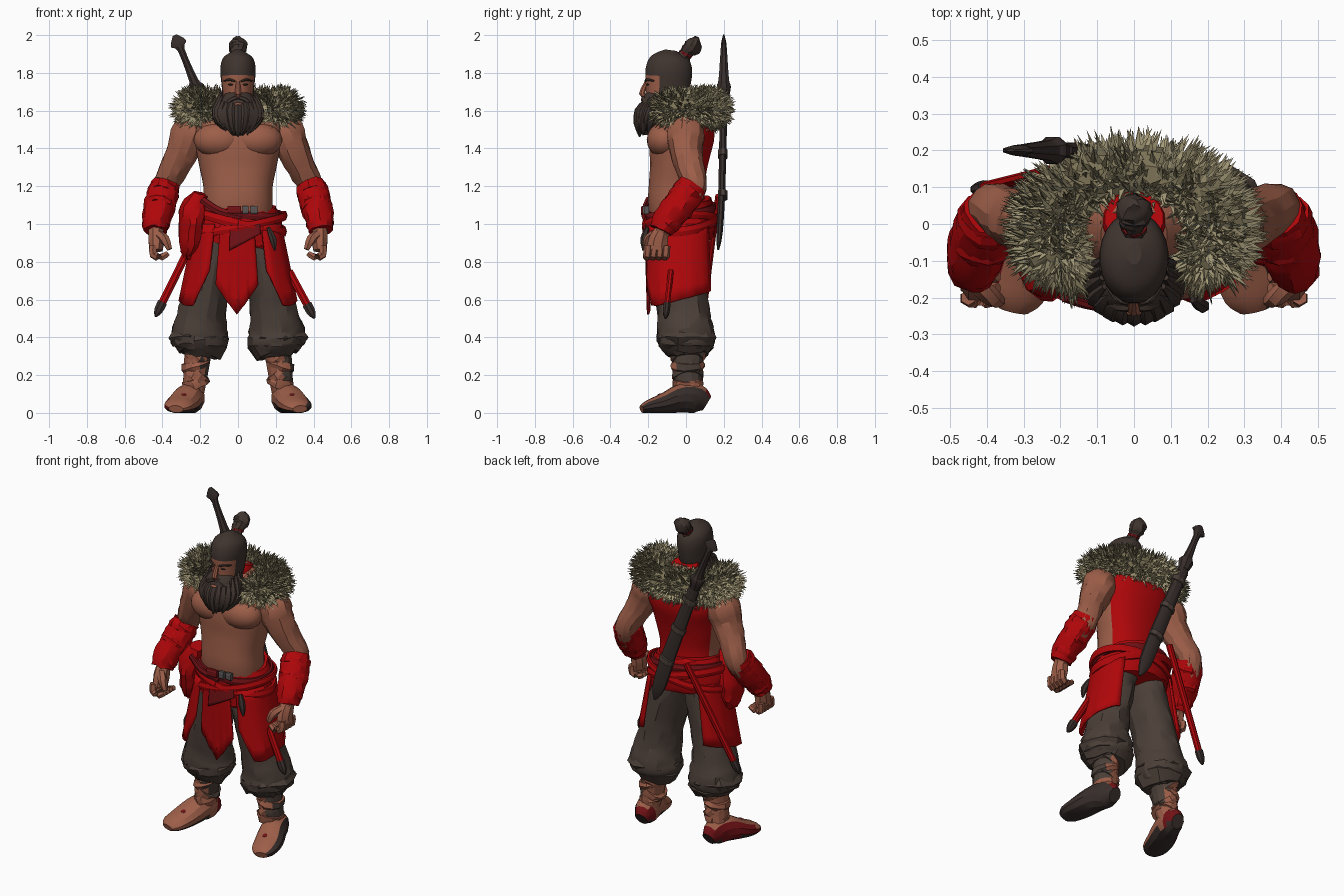
import bpy, bmesh, math, random
from mathutils import Vector

random.seed(4)
if "Cube" in bpy.data.objects:
    bpy.data.objects.remove(bpy.data.objects["Cube"])
built = []


def material(name, *rgb):
    m = bpy.data.materials.new(name)
    m.use_nodes = True
    m.diffuse_color = (*rgb, 1)
    m.node_tree.nodes["Principled BSDF"].inputs["Base Color"].default_value = (*rgb, 1)
    return m


skin = material("skin", .335, .112, .066)
red = material("red_cloth", .43, .002, .003)
dark_red = material("dark_red_leather", .17, .006, .008)
hair = material("dark_hair", .05, .034, .028)
cloth = material("brown_cloth", .07, .049, .039)
dark = material("dark_wood", .039, .027, .024)
fur_light = material("light_fur", .37, .32, .185)
fur_dark = material("dark_fur", .2, .17, .093)
metal = material("grey_metal", .1, .09, .09)


def finish(name, bm, mats, rule=None, fix=True):
    if fix:
        bmesh.ops.recalc_face_normals(bm, faces=bm.faces)
    if rule:
        bm.normal_update()
        for f in bm.faces:
            f.material_index = int(rule(f.calc_center_median(), f.normal))
    mesh = bpy.data.meshes.new(name)
    bm.to_mesh(mesh)
    bm.free()
    for m in mats:
        mesh.materials.append(m)
    obj = bpy.data.objects.new(name, mesh)
    bpy.context.collection.objects.link(obj)
    built.append(obj)
    return obj


def spline(a, b, c, d, t):
    return .5 * (2 * b + (c - a) * t + (2 * a - 5 * b + 4 * c - d) * t * t + (3 * b - a - 3 * c + d) * t ** 3)


def tube(name, pts, *mats, n=12, steps=3, ref=(1, 0, 0), power=2, jitter=0, rule=None, s=1):
    """Skin a path of (x, y, z, radius, second radius) with smooth rings."""
    pts = [Vector(tuple(p) if len(p) == 5 else (*p, p[3])) for p in pts]
    ext = [pts[0]] + pts + [pts[-1]]
    path = [Vector([spline(*q, k / steps) for q in zip(*ext[i:i + 4])])
            for i in range(len(pts) - 1) for k in range(steps)] + [pts[-1]]
    bm, rings = bmesh.new(), []
    for i, p in enumerate(path):
        c = Vector(p[:3])
        t = (Vector(path[min(i + 1, len(path) - 1)][:3]) - Vector(path[max(i - 1, 0)][:3])).normalized()
        u = Vector(ref)
        u = (u - t * u.dot(t)).normalized()
        v = t.cross(u)
        ring = []
        for k in range(n):
            a = math.tau * (k + .5) / n
            ca, sa = (math.copysign(abs(w) ** (2 / power), w) for w in (math.cos(a), math.sin(a)))
            q = c + u * max(p[3], .002) * ca + v * max(p[4], .002) * sa
            q += Vector([random.uniform(-jitter, jitter) for _ in range(3)])
            ring.append(bm.verts.new((q.x * s, q.y, max(q.z, 0))))
        rings.append(ring)
    for r0, r1 in zip(rings, rings[1:]):
        for k in range(n):
            bm.faces.new((r0[k - 1], r0[k], r1[k], r1[k - 1]))
    bm.faces.new(rings[0])
    bm.faces.new(rings[-1])
    return finish(name, bm, mats, rule)


def blob(name, at, size, mat, s=1):
    bm = bmesh.new()
    bmesh.ops.create_icosphere(bm, subdivisions=3, radius=1)
    for v in bm.verts:
        v.co = Vector([(v.co[i] * size[i] + at[i]) * (s if i == 0 else 1) for i in range(3)])
    return finish(name, bm, [mat])


def panel(name, a0, a1, bottom, mat, s=1, out=0, flare=.02, top=1.0):
    """Hanging cloth wrapped round the hips between two angles from the front."""
    bm, na, nz = bmesh.new(), 14, 6
    grid = []
    for i in range(na + 1):
        t = i / na
        a = math.radians(a0 + (a1 - a0) * t)
        square = 1 + .07 * math.sin(2 * a) ** 2
        col = []
        for j in range(nz + 1):
            z = top + (bottom(t) - top) * j / nz
            k = (top - z) / .4
            w = out + .004 * math.sin(i * 2.1) * k
            col.append(bm.verts.new((s * math.sin(a) * (.225 + .08 * k + w) * square,
                                     -.03 - math.cos(a) * (.185 + flare * k + w) * square, z)))
        grid.append(col)
    for c0, c1 in zip(grid, grid[1:]):
        for j in range(nz):
            bm.faces.new((c0[j], c0[j + 1], c1[j + 1], c1[j]))
    obj = finish(name, bm, [mat])
    obj.modifiers.new("thickness", "SOLIDIFY").thickness = .012


def belt(name, z, tilt, rx, ry, r, mat):
    loop = [math.tau * i / 20 for i in range(21)]
    tube(name, [(rx * math.sin(a), -.03 - ry * math.cos(a), z + tilt * math.sin(a) - .02 * math.cos(a), r, r * .5)
                for a in loop], mat, n=6, steps=2, ref=(0, 0, 1))


# Torso with the open vest covering its back
tube("torso", [(0, -.03, .93, .18, .13), (0, -.05, 1.1, .185, .15), (0, -.05, 1.2, .185, .148),
               (0, -.04, 1.3, .205, .152), (0, -.03, 1.4, .225, .165), (0, -.01, 1.5, .245, .165),
               (0, 0, 1.58, .2, .13), (0, -.03, 1.66, .09, .08)], skin, red, n=24, power=2.3,
     rule=lambda c, n: c.y > .015 + .133 * (c.z - 1.2) and c.z > 1)
tube("vest_collar", [(0, .01, 1.58, .09, .085), (0, .01, 1.66, .088, .085), (0, .015, 1.69, .08, .075)], red, n=16)

# Head: hair and face share one surface
tube("head", [(0, -.06, 1.5, .075, .08), (0, -.08, 1.6, .072, .09), (0, -.1, 1.66, .08, .106),
              (0, -.095, 1.74, .088, .12), (0, -.09, 1.82, .094, .124), (0, -.085, 1.88, .078, .1),
              (0, -.08, 1.92, .02, .03)], skin, hair, n=24, steps=4,
     rule=lambda c, n: c.z > 1.787 or (c.y > -.135 and c.z > 1.63))
tube("nose", [(0, -.205, 1.76, .01), (0, -.232, 1.69, .018), (0, -.2, 1.675, .012)], skin, n=8)
blob("lower_lip", (0, -.238, 1.634), (.022, .012, .008), skin)
tube("top_knot", [(0, -.02, 1.87, .035), (0, .0, 1.905, .034), (0, .03, 1.935, .05, .046),
                  (0, .05, 1.965, .044, .036), (0, .06, 1.987, .012)], hair, n=10, jitter=.005)
tube("knot_tie", [(0, -.006, 1.893, .037), (0, .0, 1.905, .037)], dark_red, n=10, steps=1)

# Beard: a core with hanging locks
tube("beard_core", [(0, -.2, 1.47, .03), (0, -.195, 1.53, .085, .06), (0, -.165, 1.6, .112, .085),
                    (0, -.14, 1.65, .09, .085), (0, -.12, 1.67, .07, .06)], hair, n=16)
for i in range(15):
    a = math.radians(-112 + 16 * i)
    x, y = math.sin(a), math.cos(a)
    drop = .03 * abs(x) + random.uniform(0, .025)
    tube("beard_lock", [(.088 * x, -.13 - .09 * y, 1.7 - .05 * y * (y > 0), .008), (.115 * x, -.155 - .09 * y, 1.6, .027),
                        (.1 * x, -.175 - .075 * y, 1.525 + drop / 2, .027), (.065 * x, -.19 - .055 * y, 1.448 + drop, .004)],
         hair, n=6, steps=2)


# Fur collar: a horseshoe roll bristling with blades
def collar(a):
    return Vector((.235 * math.sin(a), -.02 + .155 * math.cos(a), 1.61))


arc = [math.radians(-128 + 16 * i) for i in range(17)]
tube("fur_roll", [(*collar(a), .08 if abs(a) < 2 else .05) for a in arc], fur_dark, n=10, steps=2, ref=(0, 0, 1))
bm = bmesh.new()
for i in range(3000):
    a, phi = math.radians(random.uniform(-142, 142)), random.uniform(0, math.tau)
    radial = Vector((math.sin(a), math.cos(a), 0))
    normal = radial * math.cos(phi) + Vector((0, 0, math.sin(phi)))
    ending = max(0, abs(a) - 1.95)
    along = Vector((math.cos(a), -math.sin(a), 0)) * math.copysign(ending * 2.5, a)
    d = normal * .8 + radial * .35 + along + Vector([random.uniform(-.45, .45) for _ in range(3)])
    d.normalize()
    base = collar(a) + normal * (.075 - .05 * ending) * (random.random() ** .5 if ending > .2 else 1)
    u = d.orthogonal().normalized()
    v = d.cross(u)
    tip = bm.verts.new(base + d * random.uniform(.035, .07))
    foot = [bm.verts.new(base + (u * math.cos(w) + v * math.sin(w)) * .01) for w in (0, 2.1, 4.2)]
    shade = random.random() < .35
    for k in range(3):
        bm.faces.new((foot[k - 1], foot[k], tip)).material_index = shade
finish("fur_blades", bm, [fur_light, fur_dark], fix=False)

for s, side in ((1, "left"), (-1, "right")):
    # Face details and chest muscles
    tube(side + "_brow", [(.016, -.215, 1.755, .005), (.045, -.206, 1.764, .007), (.074, -.17, 1.758, .004)], hair, n=6, s=s)
    blob(side + "_eye", (.038, -.203, 1.738), (.015, .007, .005), dark, s)
    tube(side + "_moustache", [(0, -.226, 1.668, .01), (.04, -.222, 1.655, .016), (.075, -.2, 1.61, .012),
                               (.09, -.19, 1.57, .003)], hair, n=6, s=s)
    blob(side + "_pectoral", (.1, -.112, 1.445), (.135, .096, .095), skin, s)

    # Arm, wrapped bracer and curled hand
    tube(side + "_arm", [(.2, .01, 1.57, .05), (.25, 0, 1.49, .1), (.287, 0, 1.4, .09), (.335, .02, 1.3, .077),
                         (.385, .045, 1.2, .068), (.405, -.01, 1.1, .062), (.43, -.1, 1, .05), (.435, -.13, .95, .04)],
         skin, s=s, jitter=.003)
    tube(side + "_bracer", [(.385, .035, 1.205, .076), (.4, 0, 1.15, .085), (.417, -.045, 1.085, .084),
                            (.433, -.1, 1.02, .075), (.44, -.13, .965, .063)], red, n=14, s=s, jitter=.005)
    for x, y, z, r in ((.397, .008, 1.165, .082), (.415, -.042, 1.09, .082), (.434, -.1, 1.01, .07)):
        tube(side + "_bracer_fold", [(x - .004, y + .017, z + .02, r), (x, y, z, r + .006),
                                     (x + .004, y - .014, z - .016, r)], red, n=12, steps=1, s=s, jitter=.004)
    tube(side + "_palm", [(.435, -.125, .97, .04), (.432, -.145, .92, .045, .055), (.435, -.155, .86, .038, .06)],
         skin, n=8, s=s)
    for y in (-.2, -.168, -.136, -.104):
        tube(side + "_finger", [(.45, y, .885, .021), (.448, y - .004, .837, .023), (.405, y - .008, .825, .021),
                                (.37, y - .006, .845, .015)], skin, n=6, steps=2, s=s)
    tube(side + "_thumb", [(.425, -.165, .945, .026), (.385, -.2, .915, .026), (.362, -.21, .865, .015)], skin, n=6, s=s)

    # Baggy trouser leg, wrapped shin and shoe
    tube(side + "_trouser", [(.1, -.035, .99, .11, .13), (.12, -.035, .86, .11, .14), (.17, -.025, .65, .115, .14),
                             (.195, -.01, .5, .133, .14), (.205, 0, .41, .152, .155), (.2, 0, .355, .145, .145),
                             (.205, .0, .3, .085, .095)], cloth, n=16, s=s, jitter=.007)
    for z, r, lean in ((.4, .152, .015), (.352, .14, -.012)):
        tube(side + "_trouser_fold", [(.203, 0, z + .03, r - .02), (.203 + lean, .004, z, r + .004),
                                      (.203, 0, z - .03, r - .025)], cloth, n=12, steps=1, s=s, jitter=.008)

    def wrap(c, n):
        return n.x > .55 and c.z > .17

    tube(side + "_shin", [(.21, .01, .34, .075, .09), (.225, .01, .2, .066, .076), (.24, .03, .09, .058, .066)],
         skin, cloth, s=s, rule=wrap)
    for i, z in enumerate((.3, .25, .2, .155)):
        tilt = .012 * (-1) ** i
        tube(side + "_shin_wrap", [(.215 - tilt, .01, z + .022, .072, .08), (.222, .01, z, .086 - i * .004, .097 - i * .005),
                                   (.225 + tilt, .012, z - .02, .07, .08)], skin, cloth, s=s, steps=1, jitter=.004, rule=wrap)

    def leather(c, n):
        return 2 if n.z < -.5 or n.x > .6 and s > 0 else c.y > .05 and c.z < .12 or n.x < -.7 and s < 0

    tube(side + "_shoe", [(.235, .11, .05, .04, .045), (.24, .06, .075, .066, .08), (.262, -.02, .078, .078, .078),
                          (.295, -.11, .05, .085, .058), (.318, -.195, .032, .075, .038), (.328, -.235, .02, .04, .02)],
         skin, dark_red, dark, s=s, rule=leather)
    blob(side + "_shoe_patch", (.285, -.13, .09), (.018, .022, .014), dark_red, s)

    # Side skirt panels
    panel(side + "_skirt_panel", 31, 138, lambda t: .56 + (1.3 * (.15 - t) if t < .15 else .1 * (t - .15)), red, s, .006)

    # Hip scabbards with dark tips
    a, b = (Vector(p) for p in (((.27, -.08, .75), (.365, -.1, .575)) if s > 0 else ((-.12, .17, 1.15), (-.4, .1, .585))))
    end = b + (b - a).normalized() * .085
    tube(side + "_scabbard", [(*a, .022, .016), (*b, .022, .016)], red, n=8)
    tube(side + "_scabbard_tip", [(*b, .027, .02), (*b.lerp(end, .6), .024, .018), (*end, .006)], dark, n=8)

# Front cloth, sash and belts
panel("front_panel", -23, 21, lambda t: .68 - .16 * (1 - abs(2 * t - 1)), red, out=.006, flare=-.015)
panel("front_lining", -10, 28, lambda t: .95 - .09 * (1 - t), dark_red, out=.012)
sash = tube("sash", [(0, -.03, .91, .235, .175), (0, -.03, .98, .243, .185), (0, -.03, 1.06, .225, .178),
                     (0, -.03, 1.12, .2, .165)], red, n=24, jitter=.006)
for v in sash.data.vertices:
    v.co.z += .14 * v.co.y - .12 * v.co.x
tube("sash_fold", [(-.2, -.12, 1.16, .04, .05), (-.23, -.11, 1.08, .075, .095), (-.245, -.1, .97, .068, .105),
                   (-.255, -.09, .87, .055, .085), (-.265, -.09, .815, .02, .04)], red, jitter=.007)
belt("upper_belt", 1.07, -.025, .225, .178, .024, dark_red)
belt("lower_belt", 1.0, .045, .25, .192, .024, red)
belt("crossed_sash", 1.02, -.06, .245, .19, .028, red)
tube("belt_strap", [(-.19, -.2, 1.13, .02, .012), (-.1, -.225, 1.07, .022, .012), (.02, -.225, 1.04, .018, .01)],
     dark_red, n=6, ref=(0, 0, 1))
for x, wide, mat in ((-.02, .035, dark_red), (.04, .016, metal), (.085, .018, metal)):
    tube("belt_plate", [(x - wide, -.222 + x * .15, 1.075, .022, .014), (x + wide, -.222 + x * .15, 1.075, .022, .014)],
         mat, n=8, steps=1, ref=(0, 0, 1), power=4)
tube("belt_pendant", [(.16, -.205, .98, .01), (.185, -.222, .92, .02), (.195, -.225, .86, .006)], dark, n=6)

# Great sword across the back
tube("sword_hilt", [(-.335, .2, 2, .012, .004), (-.315, .2, 1.955, .048, .014), (-.3, .2, 1.92, .02, .018),
                    (-.235, .2, 1.76, .026, .03), (-.222, .2, 1.725, .045, .04), (-.2, .2, 1.66, .03, .026)], dark, n=8)
tube("sword_blade", [(-.2, .2, 1.66, .036, .022), (-.02, .19, 1.2, .046, .02), (.065, .178, .96, .042, .018),
                     (.1, .17, .865, .008, .006)], dark, n=8)
for k in (0, .3, .62):
    x, z = -.17 + .26 * k, 1.59 - .68 * k
    tube("sword_band", [(x, .195, z, .05, .028), (x + .012, .195, z - .032, .05, .028)], cloth, n=8, steps=1)

# Soft shading with crisp creases
bpy.ops.object.select_all(action="DESELECT")
for obj in built:
    obj.select_set(True)
bpy.context.view_layer.objects.active = built[0]
bpy.ops.object.shade_smooth_by_angle(angle=math.radians(26))
